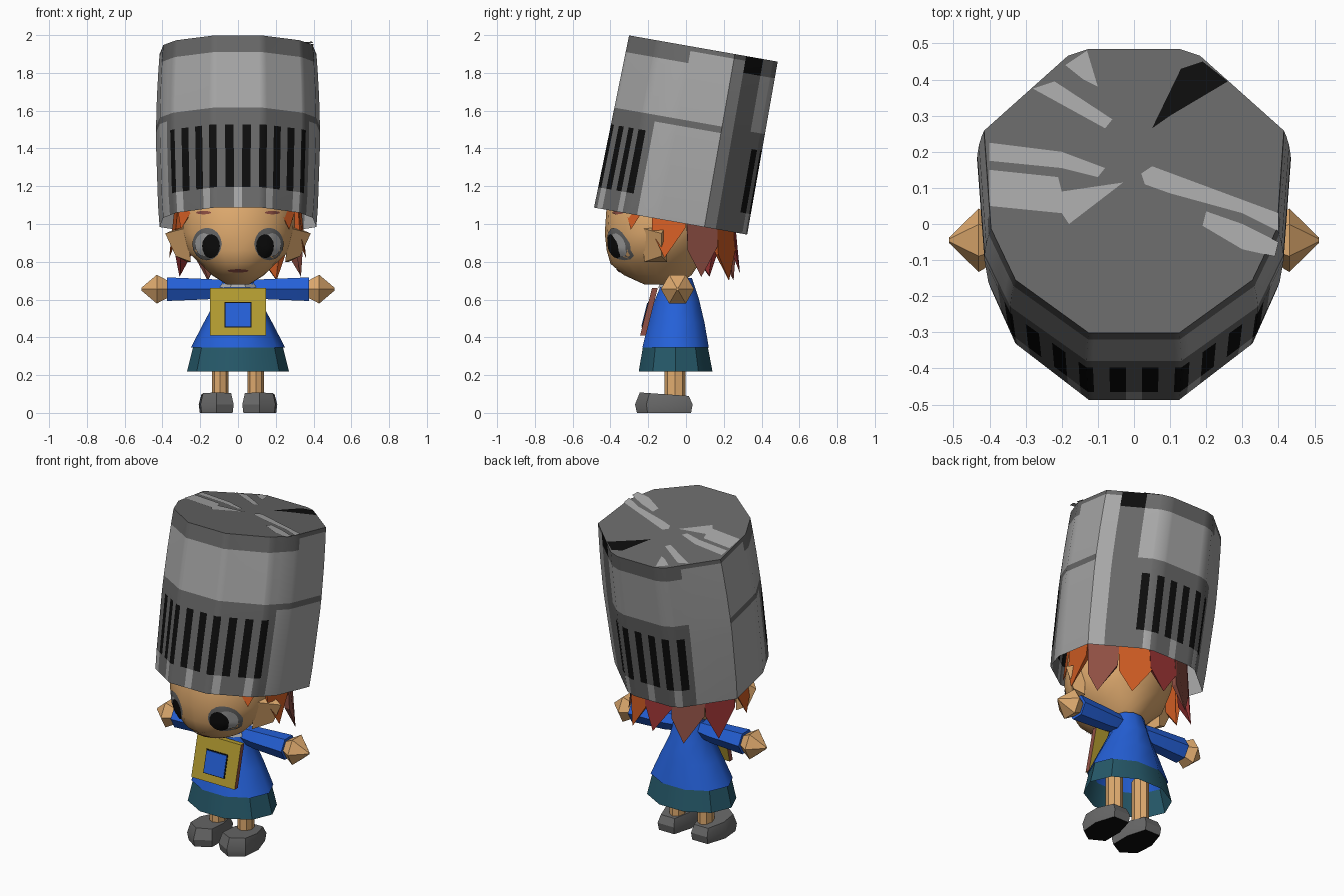
import bpy, bmesh, math
from mathutils import Vector
from mathutils.bvhtree import BVHTree

if "Cube" in bpy.data.objects:
    bpy.data.objects.remove(bpy.data.objects["Cube"])

NAMES = {"dark_grey": (.14, .14, .14), "light_grey": (.39, .39, .39), "black": (.004, .004, .004),
         "skin": (.75, .41, .16), "blue": (.018, .117, .68), "teal": (.019, .098, .141),
         "yellow": (.45, .33, .03), "orange": (.63, .107, .017), "brown_red": (.28, .08, .058),
         "red": (.33, .035, .035)}
MATS = {}
for n, c in NAMES.items():
    MATS[n] = bpy.data.materials.new(n)
    MATS[n].diffuse_color = (*c, 1)


def build(name, verts, faces, mats, rule=None, smooth=35, fix=True):
    me = bpy.data.meshes.new(name)
    me.from_pydata([tuple(v) for v in verts], [], faces)
    for m in mats:
        me.materials.append(MATS[m])
    if rule:
        for p in me.polygons:
            p.material_index = rule(p)
    if fix:
        bm = bmesh.new()
        bm.from_mesh(me)
        bmesh.ops.recalc_face_normals(bm, faces=bm.faces)
        bm.to_mesh(me)
        bm.free()
    ob = bpy.data.objects.new(name, me)
    bpy.context.collection.objects.link(ob)
    if smooth:
        bpy.ops.object.select_all(action='DESELECT')
        ob.select_set(True)
        bpy.context.view_layer.objects.active = ob
        bpy.ops.object.shade_smooth_by_angle(angle=math.radians(smooth))
    return ob


def loft(name, rings, mats, caps=(True, True), **kw):
    n = len(rings[0])
    verts = [p for r in rings for p in r]
    faces = [(i * n + j, i * n + (j + 1) % n, (i + 1) * n + (j + 1) % n, (i + 1) * n + j)
             for i in range(len(rings) - 1) for j in range(n)]
    if caps[0]:
        faces.append(tuple(reversed(range(n))))
    if caps[1]:
        faces.append(tuple(range(len(verts) - n, len(verts))))
    return build(name, verts, faces, mats, **kw)


def oval(z, rx, front, back, n, turn=0.0):
    cy, ry = (front + back) / 2, (back - front) / 2
    return [(rx * math.sin(t), cy - ry * math.cos(t), z)
            for t in (2 * math.pi * (k + turn) / n for k in range(n))]


# Helmet: tilted shell, painted by position along its outline and height
SN, CS, TOP = math.sin(math.radians(10)), math.cos(math.radians(10)), .93
HALF = [(0, -.405), (.13, -.405), (.34, -.25), (.41, -.10), (.43, .18), (.19, .39), (.13, .41), (0, .41)]
LEN = [0]
for p, q in zip(HALF, HALF[1:]):
    LEN.append(LEN[-1] + math.dist(p, q))
S = LEN[-1]


def place(u, v, h):
    return (u, -.08 + v * CS + h * SN, 1.015 - v * SN + h * CS)


def outline(s, h):
    a, f = abs(s), h / TOP
    i = max(k for k in range(len(LEN) - 1) if LEN[k] <= a + 1e-6)
    t = (a - LEN[i]) / (LEN[i + 1] - LEN[i])
    u, v = (HALF[i][k] + t * (HALF[i + 1][k] - HALF[i][k]) for k in (0, 1))
    u *= .965 + .18 * f * (1 - f)
    v *= 1.02 - .06 * f if v < 0 else 1
    return place(math.copysign(u, s), v, h)


cuts = set(LEN) | {.47, .6, S - .28, S - .42}
for k in range(5):
    cuts |= {.0225 + .09 * k, .0675 + .09 * k}
for k in range(3):
    cuts |= {S - .0225 - .09 * k, S - .0675 - .09 * k}
cuts = sorted(cuts)
ring_s = [-c for c in reversed(cuts[1:-1])] + cuts
HS = [0, .11, .45, .505, .54, .7, .84, .905, TOP]
NC = len(ring_s)


def helmet_paint(p):
    if p.index >= NC * (len(HS) - 1):
        return 0
    row, c = divmod(p.index, NC)
    h = (HS[row] + HS[row + 1]) / 2
    s0 = ring_s[c]
    s = (s0 + (ring_s[c + 1] if c + 1 < NC else 2 * S + ring_s[0])) / 2
    s = s - 2 * S if s > S else s
    a, b = abs(s), S - abs(s)
    if s > 0 and .28 < b < .42:                        # dark rear strip
        return 2 if h > .84 else 0
    if a < .47 or b < .28:                             # slotted front and back
        d = a if a < .47 else b
        slot = .0225 < d % .09 < .0675 and d < .45
        if .11 < h < .45:
            return 2 if slot else 0
        if not slot and round(d / .09) % 2 == 0 and h < .11 and d < .42:
            return 1
        return 1 if .54 < h < .84 else 0
    if .505 < h < .54 and b > .5:                      # seam line on the sides
        return 0
    return 0 if h > (.84 if a < .6 else .905) else 1


loft("helmet", [[outline(s, h) for s in ring_s] for h in HS], ["dark_grey", "light_grey", "black"],
     caps=(False, True), rule=helmet_paint, smooth=42)


def top_plate(name, pts, mat):
    h = TOP + .004
    build(name, [place(x, (y + .08 - h * SN) / CS, h) for x, y in pts], [tuple(range(len(pts)))], [mat], smooth=0, fix=False)


# Worn streaks on the helmet top, listed counter-clockwise
for i, pts in enumerate([
        [(-.08, .265), (-.06, .29), (-.22, .395), (-.28, .375)],
        [(-.10, .38), (-.13, .48), (-.19, .44), (-.14, .40)],
        [(-.40, .175), (-.2, .155), (-.1, .13), (-.08, .155), (-.2, .2), (-.40, .225)],
        [(-.40, .05), (-.2, .03), (-.18, 0), (-.03, .115), (-.2, .09), (-.21, .13), (-.40, .15)],
        [(.03, .11), (.1, .085), (.3, .03), (.40, -.02), (.40, .03), (.05, .16), (.02, .14)],
        [(.19, -.005), (.3, -.07), (.39, -.09), (.40, -.05), (.3, 0), (.2, .035)]]):
    top_plate(f"helmet_streak_{i}", pts, "light_grey")
top_plate("helmet_dark_streak", [(.05, .265), (.1, .3), (.26, .395), (.19, .45), (.13, .43)], "black")

# Head
head = loft("head", [oval(*r, 20) for r in [
    (.68, .06, -.22, -.04), (.73, .14, -.33, .03), (.79, .20, -.40, .07), (.86, .275, -.42, .11),
    (.95, .30, -.43, .15), (1.1, .31, -.42, .18), (1.24, .25, -.35, .17), (1.33, .12, -.2, .1)]],
    ["skin"], smooth=60)
tree = BVHTree.FromPolygons([v.co[:] for v in head.data.vertices], [p.vertices[:] for p in head.data.polygons])


def face_disc(name, cx, cz, rx, rz, lift, mat):
    pts = [(cx, cz)] + [(cx + rx * r / 3 * math.cos(t), cz + rz * r / 3 * math.sin(t))
                        for r in (1, 2, 3) for t in (k * math.pi / 8 for k in range(16))]
    verts = []
    for x, z in pts:
        loc, nor = tree.ray_cast(Vector((x, -2, z)), Vector((0, 1, 0)))[:2]
        verts.append(loc + nor * lift if nor.y < 0 else loc - nor * lift)
    faces = [(0, 1 + k, 1 + (k + 1) % 16) for k in range(16)]
    for r in (0, 16):
        faces += [(1 + r + k, 17 + r + k, 17 + r + (k + 1) % 16, 1 + r + (k + 1) % 16) for k in range(16)]
    build(name, verts, faces, [mat], smooth=60, fix=False)


face_disc("mouth", 0, .755, .055, .009, .004, "brown_red")
for side, m in (("right", 1), ("left", -1)):
    # Eyes and brows
    face_disc(f"eye_rim_{side}", m * .162, .895, .077, .085, .004, "dark_grey")
    face_disc(f"eye_white_{side}", m * .178, .892, .045, .06, .0065, "light_grey")
    face_disc(f"pupil_{side}", m * .138, .885, .046, .062, .009, "black")
    face_disc(f"brow_{side}", m * .18, 1.06, .04, .009, .004, "brown_red")
    # Ear wedge
    build(f"ear_{side}", [(m * x, y, z) for x, y, z in [
        (.27, -.24, .98), (.25, -.22, .80), (.27, -.10, .80), (.27, -.10, 1.0), (.385, -.13, .95), (.33, -.13, .83)]],
        [(0, 1, 5, 4), (4, 5, 2, 3), (0, 4, 3), (1, 2, 5), (0, 3, 2, 1)], ["skin"], smooth=0)
    # Sleeve and hand, with a hexagonal section
    def section(x, r, z=.655):
        return [(m * x, -.045 + r * math.cos(k * math.pi / 3), z + r * math.sin(k * math.pi / 3 + .0)) for k in range(6)]
    loft(f"sleeve_{side}", [section(.06, .05, .66), section(.16, .062), section(.375, .072)], ["blue"])
    loft(f"hand_{side}", [section(.36, .045), section(.43, .088), section(.512, .008)], ["skin"])
    # Leg
    loft(f"leg_{side}", [[(m * .094 + .043 * math.cos(t), -.058 + .055 * math.sin(t), z)
                          for t in (k * math.pi / 4 for k in range(8))] for z in (.08, .36)], ["skin"])
    # Shoe with a dark sole
    plan = [(-.055, .035), (.055, .035), (.095, -.09), (.085, -.21), (.0, -.27), (-.09, -.22), (-.09, -.09)]
    loft(f"shoe_{side}", [[(m * (.113 + x * f), -.1 + (y + .1) * f, z - lean * y) for x, y in plan]
                          for f, z, lean in ((.94, 0, 0), (1, .045, 0), (.85, .092, .06))],
         ["dark_grey", "black"], rule=lambda p: 1 if p.center.z < .005 else 0, smooth=30)

# Hair tufts around the sides and back, angle measured from the back
for i, (deg, tip, mat) in enumerate([
        (128, .97, "orange"), (95, .82, "orange"), (62, .72, "brown_red"), (30, .70, "orange"), (0, .74, "red"),
        (-30, .70, "brown_red"), (-62, .72, "red"), (-95, .82, "orange"), (-128, .97, "orange")]):
    def at(off, r, z):
        t = math.radians(deg + off)
        return (r * math.sin(t), -.06 + .95 * r * math.cos(t), z)
    low = tip + .14
    outer = [at(-17, .34, 1.12), at(17, .34, 1.12), at(16, .35, low), at(4, .365, tip), at(-15, .35, low + .02)]
    inner = [at(-17, .31, 1.12), at(17, .31, 1.12), at(14, .315, low), at(4, .36, tip + .01), at(-13, .315, low + .02)]
    loft(f"hair_tuft_{i}", [inner, outer], [mat], smooth=0)

# Neck, collar, tunic and skirt
loft("neck", [oval(z, .045, -.1, -.01, 8) for z in (.62, .74)], ["skin"])
loft("collar", [oval(.665, .105, -.155, .045, 8, .5), oval(.725, .06, -.115, .005, 8, .5)],
     ["light_grey"], caps=(False, False))
loft("tunic", [oval(*r, 10, .5) for r in [
    (.345, .25, -.24, .13), (.48, .18, -.205, .105), (.60, .115, -.17, .075), (.715, .09, -.12, .035)]],
    ["blue"], caps=(False, True), smooth=45)
loft("skirt", [oval(.22, .27, -.26, .15, 10, .5), oval(.36, .235, -.235, .122, 10, .5)],
     ["teal"], caps=(False, False))


# Chest bib leaning with the tunic front, and its square badge
def bib(x0, x1, z0, z1, off):
    return [(x, -.172 - (.66 - z) * .25 - off, z) for x, z in ((x0, z0), (x1, z0), (x1, z1), (x0, z1))]


loft("bib", [bib(-.147, .147, .41, .66, -.022), bib(-.147, .147, .41, .66, .008)], ["yellow", "brown_red"],
     rule=lambda p: 1 if abs(p.normal.x) > .8 else 0, smooth=0)
loft("badge_edge", [bib(-.072, .072, .453, .587, .008), bib(-.072, .072, .453, .587, .011)], ["black"], smooth=0)
loft("badge", [bib(-.067, .067, .458, .582, .009), bib(-.067, .067, .458, .582, .014)], ["blue"], smooth=0)

for m in bpy.data.materials:
    if m.users and not m.is_grease_pencil:
        m.use_nodes = True
        m.node_tree.nodes["Principled BSDF"].inputs["Base Color"].default_value = m.diffuse_color
